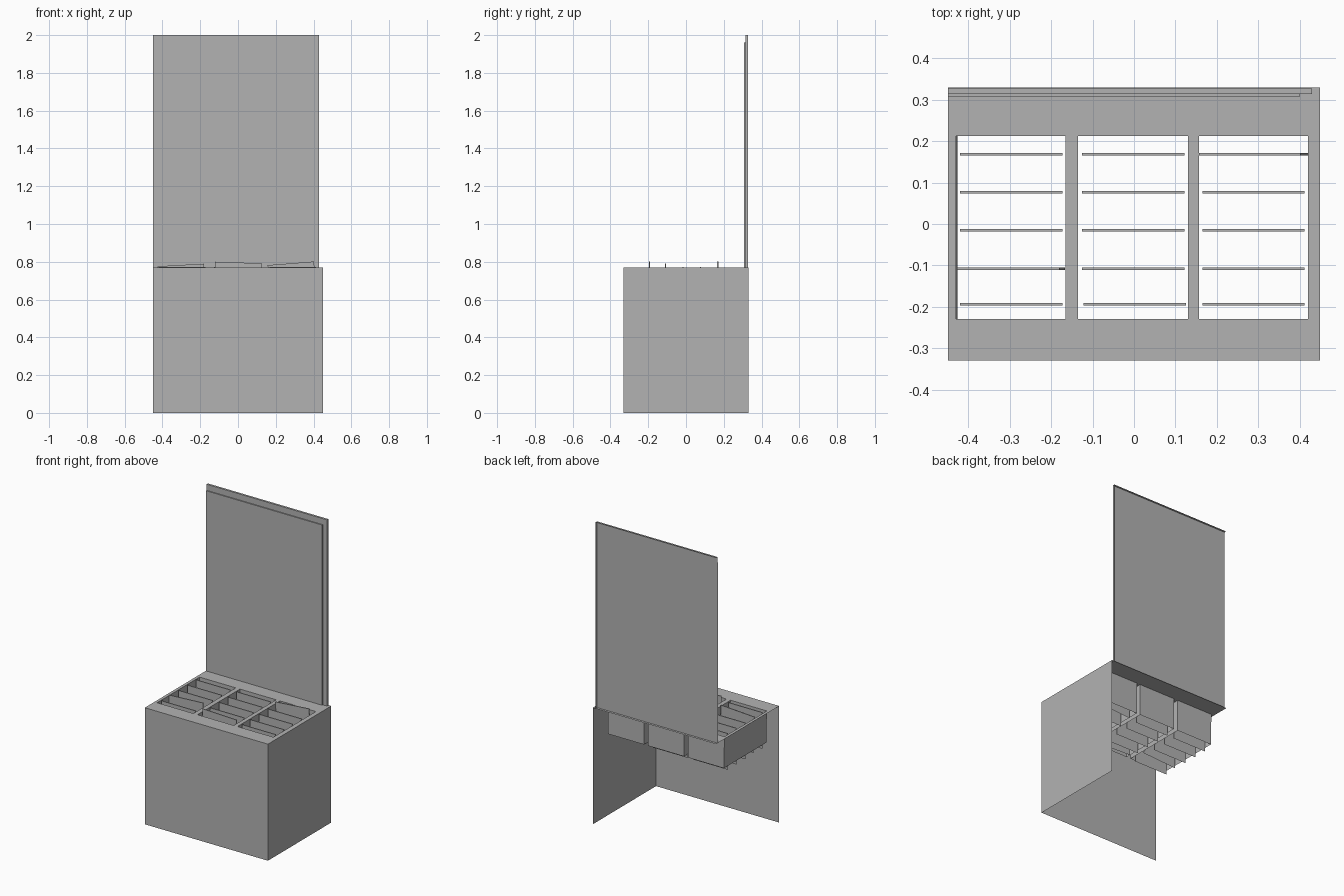
import bpy
import math
from mathutils import Vector

cube = bpy.data.objects.get("Cube")
if cube:
    bpy.data.objects.remove(cube, do_unlink=True)

grey = bpy.data.materials.new("plain_grey")
grey.use_nodes = True
grey.diffuse_color = (0.45, 0.45, 0.45, 1)
grey.node_tree.nodes["Principled BSDF"].inputs["Base Color"].default_value = grey.diffuse_color

# Corner order of each box side, as bits x=1, y=2, z=4, wound outward
SIDES = {
    "front": (0, 1, 5, 4), "back": (3, 2, 6, 7),
    "left": (1, 3, 7, 5), "right": (2, 0, 4, 6),
    "top": (4, 5, 7, 6), "bottom": (0, 2, 3, 1),
}


def add_mesh(name, verts, faces):
    mesh = bpy.data.meshes.new(name)
    mesh.from_pydata(verts, [], faces)
    mesh.materials.append(grey)
    obj = bpy.data.objects.new(name, mesh)
    bpy.context.scene.collection.objects.link(obj)
    return obj


def panels(name, lo, hi, sides, tilt=0.0):
    """Box made of the chosen sides only, tilted about its centre."""
    mid = (Vector(lo) + Vector(hi)) / 2
    half = (Vector(hi) - Vector(lo)) / 2
    verts = [tuple(half[a] if i >> a & 1 else -half[a] for a in range(3)) for i in range(8)]
    obj = add_mesh(name, verts, [SIDES[s] for s in sides])
    obj.location = mid
    obj.rotation_euler.y = -math.radians(tilt)
    return obj


RIM = 0.77                      # height of the cabinet top
W, D = 0.45, 0.33
HOLES = [(-0.43, -0.165), (-0.135, 0.13), (0.157, 0.42)]
HOLE_Y = (-0.23, 0.213)
VISIBLE = ("front", "left", "top")

# Cabinet: front and left panels, open behind
panels("cabinet_body", (-W, -D, 0), (W, D, RIM), ("front", "left"))

# Cabinet top: a grid of faces with the three openings left out
xs = [-W] + [x for hole in HOLES for x in hole] + [W]
ys = [-D, *HOLE_Y, D]
n = len(xs)
faces = []
for j in range(3):
    for i in range(n - 1):
        if not (j == 1 and i % 2 == 1):
            k = j * n + i
            faces.append((k, k + 1, k + 1 + n, k + n))
add_mesh("cabinet_top", [(x, y, RIM) for y in ys for x in xs], faces)

# Open-bottomed bins under the openings
for i, (x0, x1) in enumerate(HOLES):
    bin_walls = panels(f"bin_{i + 1}", (x0, HOLE_Y[0], 0.56), (x1, HOLE_Y[1], RIM),
                       ("front", "back", "left", "right"))
    if i == 0:                  # the outer wall leans in slightly
        for v in bin_walls.data.vertices:
            if v.co.x < 0 and v.co.z < 0:
                v.co.x += 0.004

# Upright dividers; one in each bin sits raised and tilted: (lift, degrees)
ROWS = (-0.194, -0.108, -0.015, 0.077, 0.168)
LOOSE = {(0, 1): (0.011, 3.2), (1, 0): (0.024, -2), (2, 4): (0.02, 4.5)}
for c, (x0, x1) in enumerate(HOLES):
    for r, y in enumerate(ROWS):
        lift, tilt = LOOSE.get((c, r), (0, 0))
        panels(f"divider_{c + 1}_{r + 1}", (x0 + 0.009, y - 0.003, 0.53 + lift),
               (x1 - 0.008, y + 0.003, 0.772 + lift), VISIBLE, tilt)

# Raised lid with a smaller inner panel, hollow from behind
panels("lid_outer", (-W, 0.314, RIM), (0.43, 0.328, 2.0), VISIBLE)
panels("lid_inner", (-W, 0.307, RIM), (0.40, 0.314, 1.96), VISIBLE)
